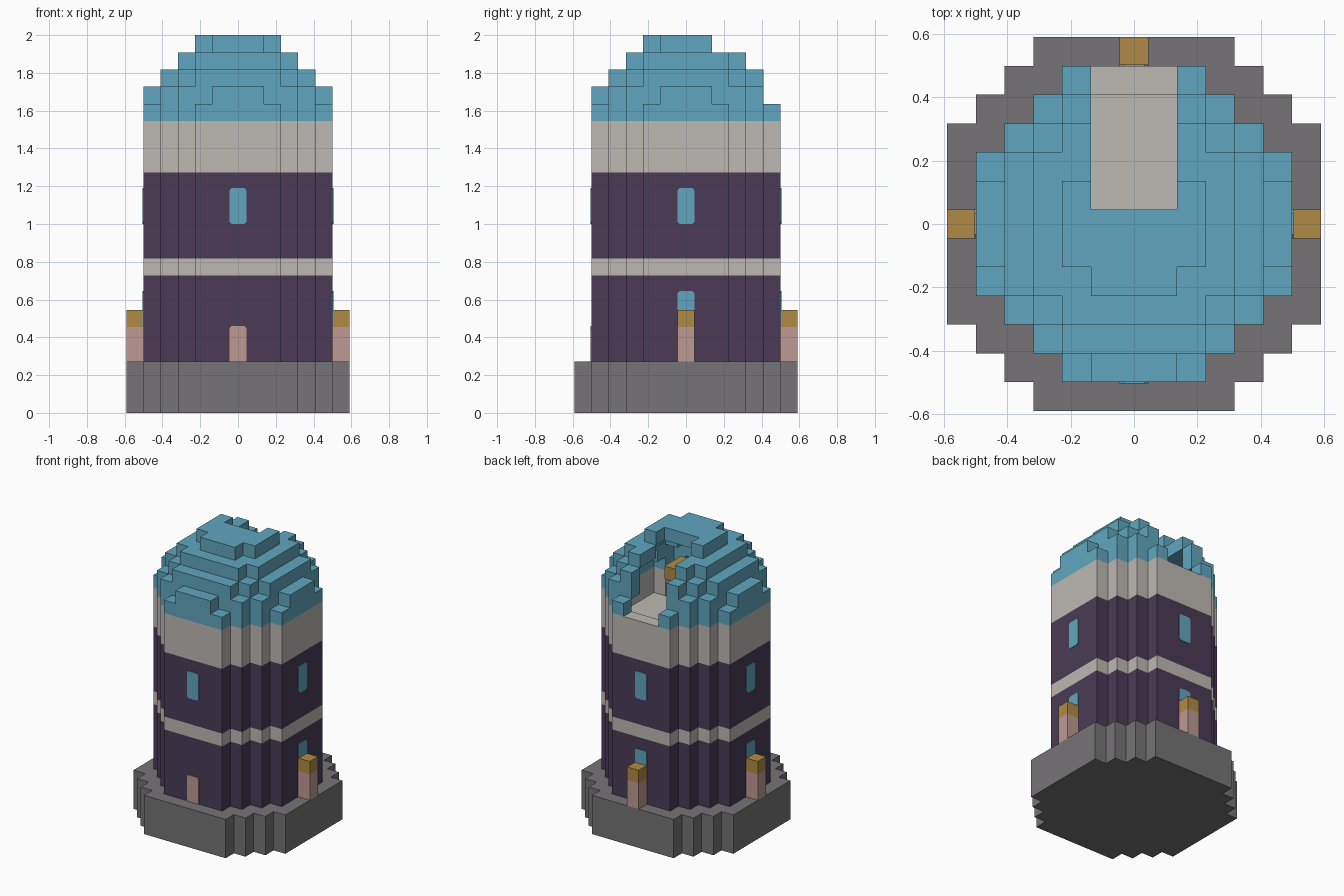
import bpy, bmesh, math
from mathutils import Matrix, Vector

U = 2 / 22  # edge of one block

if "Cube" in bpy.data.objects:
    bpy.data.objects.remove(bpy.data.objects["Cube"], do_unlink=True)


def material(name, rgb):
    mat = bpy.data.materials.new(name)
    mat.use_nodes = True
    mat.diffuse_color = (*rgb, 1)
    mat.node_tree.nodes["Principled BSDF"].inputs["Base Color"].default_value = (*rgb, 1)
    return mat


BLUE = material("sky blue", (0.118, 0.381, 0.521))
PURPLE = material("dark purple", (0.069, 0.044, 0.093))
WHITE = material("warm white", (0.51, 0.485, 0.456))
GREY = material("stone grey", (0.181, 0.174, 0.181))
PINK = material("dusty pink", (0.51, 0.323, 0.288))
OCHRE = material("ochre", (0.434, 0.254, 0.058))


def finish(name, bm, mat):
    mesh = bpy.data.meshes.new(name)
    bm.to_mesh(mesh)
    bm.free()
    mesh.materials.append(mat)
    obj = bpy.data.objects.new(name, mesh)
    bpy.context.collection.objects.link(obj)
    return obj


def blocks(name, cells, mat):
    """Skin a set of grid cells with outward quads and merge flat areas."""
    bm = bmesh.new()
    for cell in cells:
        centre = Vector(cell) + Vector((0, 0, 0.5))
        for axis in range(3):
            for sign in (-1, 1):
                near = list(cell)
                near[axis] += sign
                if tuple(near) in cells:
                    continue
                ring = []
                for b, c in ((-1, -1), (1, -1), (1, 1), (-1, 1)):
                    p = centre.copy()
                    p[axis] += sign / 2
                    p[(axis + 1) % 3] += b / 2
                    p[(axis + 2) % 3] += c / 2
                    ring.append(bm.verts.new(p * U))
                bm.faces.new(ring if sign > 0 else ring[::-1])
    bmesh.ops.remove_doubles(bm, verts=bm.verts, dist=U / 100)
    bmesh.ops.dissolve_limit(bm, angle_limit=0.01, verts=bm.verts, edges=bm.edges)
    return finish(name, bm, mat)


def disc(reach, bottom, top):
    """Stepped round slab; reach[|j|] is the half width of each row."""
    n = len(reach) - 1
    return {(i, j, k) for k in range(bottom, top) for j in range(-n, n + 1)
            for i in range(-reach[abs(j)], reach[abs(j)] + 1)}


def box(x, y, z):
    return {(i, j, k) for i in range(*x) for j in range(*y) for k in range(*z)}


def plate(name, side, bottom, top, mat, cut_bottom=True):
    """Thin panel with clipped corners on one side of the tower wall."""
    w, c, d = 0.5, 0.13, 0.05
    low = [(-w, bottom + c), (-w + c, bottom), (w - c, bottom), (w, bottom + c)]
    if not cut_bottom:
        low = [(-w, bottom), (w, bottom)]
    outline = low + [(w, top - c), (w - c, top), (c - w, top), (-w, top - c)]
    bm = bmesh.new()
    face = bm.faces.new([bm.verts.new((x * U, -5.5 * U, z * U)) for x, z in outline])
    ext = bmesh.ops.extrude_face_region(bm, geom=[face])
    verts = [v for v in ext["geom"] if isinstance(v, bmesh.types.BMVert)]
    bmesh.ops.translate(bm, verts=verts, vec=(0, -d * U, 0))
    bmesh.ops.recalc_face_normals(bm, faces=bm.faces)
    bm.transform(Matrix.Rotation(side * math.pi / 2, 4, "Z"))
    return finish(name, bm, mat)


# Base and tower storeys
ROUND = [5, 5, 5, 4, 3, 2]
CORE = [4, 4, 4, 3, 2]
blocks("base", disc([6, 6, 6, 6, 5, 4, 3], 0, 3), GREY)
blocks("lower_storey", disc(ROUND, 3, 8), PURPLE)
blocks("middle_band", disc(ROUND, 8, 9), WHITE)
blocks("upper_storey", disc(ROUND, 9, 14), PURPLE)
blocks("parapet", disc(ROUND, 14, 17) - disc(CORE, 15, 17), WHITE)

# Hollow stepped dome with a slot open to the back
layers = [ROUND, [5, 5, 4, 4, 3, 1], CORE, [3, 3, 3, 2], [2, 2, 1]]
solid = set()
for n, reach in enumerate(layers):
    solid |= disc(reach, 17 + n, 18 + n)
STEPS = ((1, 0, 0), (-1, 0, 0), (0, 1, 0), (0, -1, 0), (0, 0, 1))
shell = {c for c in solid
         if any(tuple(a + b for a, b in zip(c, s)) not in solid for s in STEPS)}
blocks("dome", shell - box((-1, 2), (1, 6), (17, 22)), BLUE)

# Telescope inside the dome
blocks("telescope_stand", box((0, 1), (-1, 0), (15, 18)), WHITE)
blocks("telescope", box((-1, 2), (-1, 1), (18, 19)), OCHRE)

# Windows and door
for side, label in enumerate(("front", "left", "back", "right")):
    plate(label + "_upper_window", side, 11, 13.1, BLUE)
    if label != "front":
        plate(label + "_lower_window", side, 5, 7.1, BLUE)
plate("front_door", 0, 3, 5.05, PINK, cut_bottom=False)

# Pillars with caps on the three other sides
for label, i, j in (("left", 6, 0), ("back", 0, 6), ("right", -6, 0)):
    blocks(label + "_pillar", box((i, i + 1), (j, j + 1), (3, 5)), PINK)
    blocks(label + "_pillar_cap", box((i, i + 1), (j, j + 1), (5, 6)), OCHRE)
